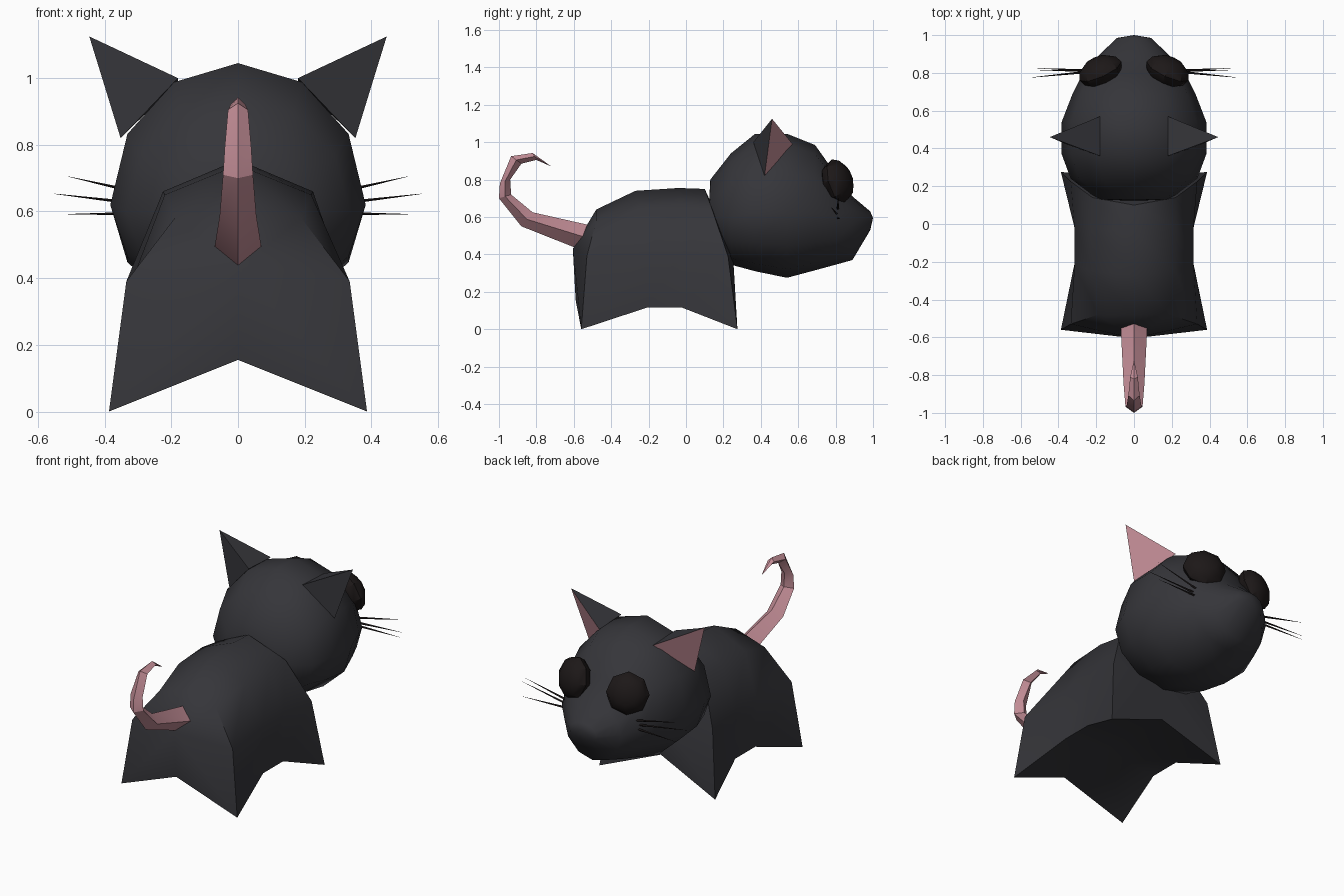
import bpy, bmesh, math
from mathutils import Vector, Matrix

if "Cube" in bpy.data.objects:
    bpy.data.objects.remove(bpy.data.objects["Cube"])


def material(name, rgb):
    m = bpy.data.materials.new(name)
    m.diffuse_color = (*rgb, 1)
    m.use_nodes = True
    m.node_tree.nodes["Principled BSDF"].inputs["Base Color"].default_value = m.diffuse_color
    return m


BLACK = material("dark_fur", (0.036, 0.036, 0.042))
PINK = material("pink_skin", (0.55, 0.27, 0.31))
EYE = material("eye_black", (0.012, 0.009, 0.009))


def finish(name, bm, mats, angle=None):
    bmesh.ops.recalc_face_normals(bm, faces=bm.faces[:])
    mesh = bpy.data.meshes.new(name)
    bm.to_mesh(mesh)
    bm.free()
    for m in mats:
        mesh.materials.append(m)
    obj = bpy.data.objects.new(name, mesh)
    bpy.context.collection.objects.link(obj)
    if angle:
        bpy.ops.object.select_all(action='DESELECT')
        obj.select_set(True)
        bpy.context.view_layer.objects.active = obj
        bpy.ops.object.shade_smooth_by_angle(angle=math.radians(angle))
    return obj


def loft(name, rings, ends, mats, angle=None):
    """Bridge closed rings; each end is fanned to a centre point."""
    bm = bmesh.new()
    vs = [[bm.verts.new(p) for p in r] for r in rings]
    n = len(vs[0])
    for a, b in zip(vs, vs[1:]):
        for i in range(n):
            j = (i + 1) % n
            bm.faces.new((a[i], a[j], b[j], b[i]))
    for ring, c in zip((vs[0], vs[-1]), ends):
        cv = bm.verts.new(c)
        for i in range(n):
            bm.faces.new((ring[i], ring[(i + 1) % n], cv))
    return finish(name, bm, mats, angle)


def mirrored(half):
    """Half ring from bottom centre to top centre, closed over x = 0."""
    return half + [(-x, y, z) for x, y, z in half[-2:0:-1]]


# Body: four rings from rump to chest, feet are the pulled-down corners
body = [
    [(0, -.59, .155), (.387, -.56, 0), (.335, -.53, .39), (.19, -.48, .58), (0, -.48, .64)],
    [(0, -.22, .17), (.315, -.21, .115), (.315, -.22, .4), (.22, -.25, .65), (0, -.27, .74)],
    [(0, -.02, .17), (.315, -.02, .115), (.315, -.02, .4), (.225, -.02, .66), (0, -.04, .755)],
    [(0, .24, .155), (.387, .275, 0), (.335, .225, .39), (.22, .14, .64), (0, .1, .75)],
]
loft("body", [mirrored(h) for h in body], [(0, -.605, .43), (0, .25, .42)], [BLACK], 50)

# Head: rounded rings (y, half width, bottom, widest height, top)
head = [
    (.13, .19, .48, .6, .80), (.24, .335, .345, .6, .94), (.37, .383, .31, .62, 1.045),
    (.54, .383, .275, .62, 1.045), (.69, .325, .315, .62, .985), (.80, .27, .345, .60, .83),
    (.89, .19, .37, .57, .71), (.985, .09, .53, .575, .63),
]
rings = []
for y, w, lo, mid, hi in head:
    ring = []
    for k in range(12):
        a = math.tau * k / 12 - math.pi / 2
        s = math.sin(a)
        ring.append((w * math.cos(a), y, mid + s * (hi - mid if s > 0 else mid - lo)))
    rings.append(ring)
loft("head", rings, [(0, .12, .62), (0, 1.0, .595)], [BLACK], 50)

# Tail: diamond section given by (outer y z, inner y z, half width)
tail = [
    (-.59, .435, -.51, .555, .07), (-.88, .55, -.82, .625, .055), (-1.0, .70, -.935, .72, .045),
    (-.995, .78, -.94, .80, .04), (-.935, .925, -.88, .885, .03), (-.82, .942, -.80, .905, .02),
]
rings = []
for oy, oz, iy, iz, w in tail:
    my, mz = (oy + iy) / 2, (oz + iz) / 2
    rings.append([(0, oy, oz), (w, my, mz), (0, iy, iz), (-w, my, mz)])
loft("tail", rings, [(0, -.53, .5), (0, -.72, .87)], [PINK], 30)

for side, sx in (("right", 1), ("left", -1)):
    # Ear: three-sided pyramid with a pink inner face
    bm = bmesh.new()
    tip, front, outer, back = [bm.verts.new((sx * x, y, z)) for x, y, z in (
        (.446, .46, 1.125), (.18, .57, .99), (.352, .42, .82), (.18, .36, 1.0))]
    bm.faces.new((tip, front, outer)).material_index = 1
    for f in ((tip, outer, back), (tip, back, front), (front, back, outer)):
        bm.faces.new(f)
    finish(side + "_ear", bm, [BLACK, PINK])

    # Eye: faceted bead pressed flat against the face
    bm = bmesh.new()
    aim = Vector((sx * .45, 1, .3)).to_track_quat('Z', 'Y').to_matrix().to_4x4()
    bmesh.ops.create_uvsphere(
        bm, u_segments=8, v_segments=6, radius=1,
        matrix=Matrix.Translation((sx * .178, .81, .79)) @ aim @ Matrix.Diagonal((.122, .122, .075, 1)))
    finish(side + "_eye", bm, [EYE], 40)

    # Whiskers: three thin spikes
    for i, (bz, ty, tx, tz) in enumerate(((.595, .825, .51, .592), (.612, .775, .55, .653),
                                          (.635, .815, .51, .705))):
        a, b = Vector((sx * .2, .81, bz)), Vector((sx * tx, ty, tz))
        d = b - a
        bm = bmesh.new()
        bmesh.ops.create_cone(
            bm, cap_ends=True, segments=4, radius1=.008, radius2=0.0005, depth=d.length,
            matrix=Matrix.Translation((a + b) / 2) @ d.to_track_quat('Z', 'Y').to_matrix().to_4x4())
        finish(f"{side}_whisker_{i + 1}", bm, [EYE])
